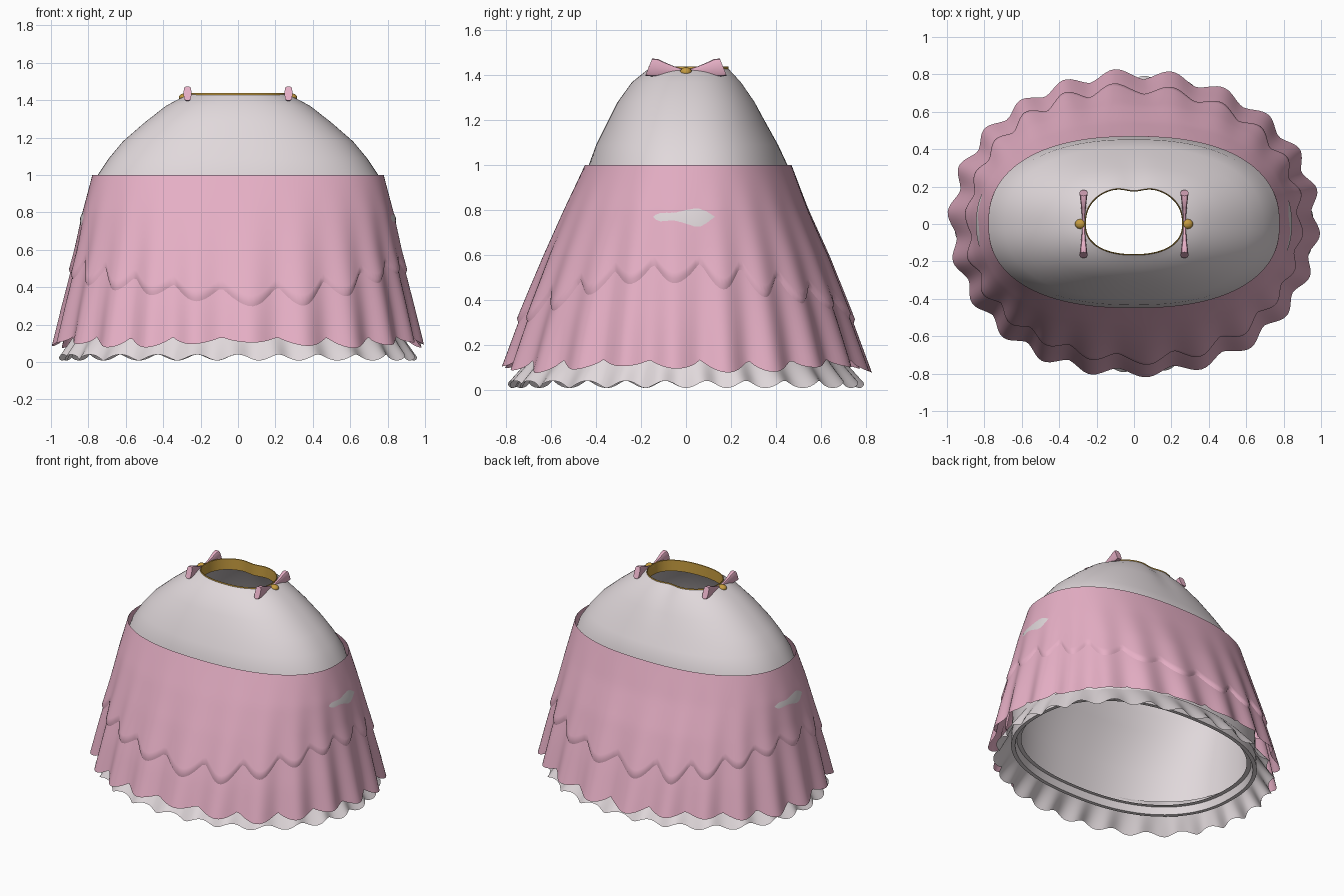
import bpy, bmesh, math
from math import sin, cos, pi

if "Cube" in bpy.data.objects:
    bpy.data.objects.remove(bpy.data.objects["Cube"])


def material(name, rgb):
    m = bpy.data.materials.new(name)
    m.diffuse_color = (*rgb, 1)
    m.use_nodes = True
    m.node_tree.nodes["Principled BSDF"].inputs["Base Color"].default_value = m.diffuse_color
    return m


WHITE = material("soft white", (0.75, 0.69, 0.71))
PINK = material("rose pink", (0.79, 0.43, 0.56))
GOLD = material("gold", (0.56, 0.33, 0.05))


def loft(name, rows, mat, caps=False, angle=40):
    """Skin a list of closed point rings."""
    bm = bmesh.new()
    rings = [[bm.verts.new(p) for p in row] for row in rows]
    n = len(rings[0])
    for a, b in zip(rings, rings[1:]):
        for i in range(n):
            j = (i + 1) % n
            bm.faces.new((a[i], b[i], b[j], a[j]))
    if caps:
        bm.faces.new(rings[0])
        bm.faces.new(rings[-1][::-1])
        bmesh.ops.recalc_face_normals(bm, faces=bm.faces)
    me = bpy.data.meshes.new(name)
    bm.to_mesh(me)
    bm.free()
    me.materials.append(mat)
    ob = bpy.data.objects.new(name, me)
    bpy.context.collection.objects.link(ob)
    smooth(ob, angle)
    return ob


def smooth(ob, angle=40):
    bpy.ops.object.select_all(action='DESELECT')
    bpy.context.view_layer.objects.active = ob
    ob.select_set(True)
    bpy.ops.object.shade_smooth_by_angle(angle=math.radians(angle))


def oval(t, rx, front, back, n=2.3, dent=0.0):
    """Point on a squarish oval, optionally dented at the back."""
    c, s = cos(t), sin(t)
    x = rx * math.copysign(abs(c) ** (2 / n), c)
    y = (back if s > 0 else front) * math.copysign(abs(s) ** (2 / n), s)
    if s > 0:
        y *= 1 - dent * math.exp(-(x / 0.07) ** 2)
    return x, y


def lookup(table, z):
    """Interpolate (z, rx, front, back) rows listed from top to bottom."""
    for a, b in zip(table, table[1:]):
        if z >= b[0]:
            break
    k = (a[0] - z) / (a[0] - b[0])
    return [p + (q - p) * k for p, q in zip(a[1:], b[1:])]


# Petticoat dome with a stepped lip underneath
DOME = [(1.43, .262, .165, .2), (1.41, .31, .19, .215), (1.37, .385, .24, .25),
        (1.28, .50, .305, .31), (1.18, .615, .355, .36), (1.09, .69, .40, .41),
        (1.0, .75, .433, .452), (.87, .80, .45, .46), (.77, .8445, .46, .48),
        (.66, .842, .50, .51), (.4, .84, .60, .60), (.1, .835, .64, .64),
        (.1, .81, .615, .615), (.15, .80, .605, .605), (.15, .77, .58, .58)]
N = 128
rows = []
for i, (z, rx, f, b) in enumerate(DOME):
    dent = 0.11 * max(0, 1 - i / 4)
    rows.append([(*oval(2 * pi * k / N, rx, f, b, dent=dent), z) for k in range(N)])
loft("petticoat_dome", rows, WHITE)

# Gold waistband lining the opening
band = [(1.36, .257, .161, .195), (1.436, .258, .162, .196), (1.438, .262, .166, .2),
        (1.428, .264, .167, .201)]
loft("waistband", [[(*oval(2 * pi * k / N, rx, f, b, dent=.11), z) for k in range(N)]
                   for z, rx, f, b in band], GOLD)

# Pleated skirt layers
SKIRT = [(1.0, .776, .447, .467), (.8, .825, .537, .54), (.6, .862, .62, .625),
         (.3, .932, .735, .735), (.05, .986, .82, .82)]
FOLDS = 22


def pleat(t):
    """0 in the valley of a fold, 1 on its crest."""
    return 0.5 + 0.5 * cos(FOLDS * (t + 0.065) + 0.4 * sin(3 * t))


def skirt_layer(name, hem, offset, depth, tuck=0.0, n=264, steps=18):
    rows = []
    last = steps + (1 if tuck else 0)
    for r in range(last + 1):
        u = min(1, r / steps)
        row = []
        for k in range(n):
            t = 2 * pi * k / n
            z = 1.0 + (hem(t) - 1.0) * u
            rx, f, b = lookup(SKIRT, z)
            d = 1 - z
            grow = offset * min(1, 0.25 + d * 1.3) + depth * d ** 1.6 * (pleat(t) - 0.5)
            if r > steps:      # turn the hem in behind the layer below
                grow -= tuck
                z -= 0.05
            row.append((*oval(t, rx + grow, f + grow, b + grow, 2.35 - 0.3 * d), z))
        rows.append(row)
    return loft(name, rows, PINK, angle=60)


def long_hem(t):
    return 0.135 - (0.045 + 0.015 * sin(5 * t)) * pleat(t) ** 0.4


def short_hem(t):
    return 0.41 + 0.17 * cos(t) ** 2 - (0.09 + 0.02 * sin(4 * t)) * pleat(t) ** 0.6


skirt_layer("long_skirt", long_hem, 0.0, 0.046)
skirt_layer("short_overskirt", short_hem, 0.012, 0.05, tuck=0.016)

# White ruffle under the hem
n = 396
rows = []
for r in range(7):
    u = r / 6
    row = []
    for k in range(n):
        t = 2 * pi * k / n
        p = 26 * t + 0.8 * sin(4 * t)
        g = 0.018 * u * sin(p)
        z = 0.2 + (0.024 - 0.016 * cos(p) - 0.2) * u
        row.append((*oval(t, .835 + .105 * u + g, .64 + .135 * u + g, .64 + .135 * u + g, 2.1), z))
    rows.append(row)
loft("hem_ruffle", rows, WHITE, angle=60)

# Side bows with gold beads: wing rows are (y, centre z, half height, half width)
WING = [(.005, 1.412, .012, .008), (.05, 1.42, .018, .009), (.10, 1.428, .029, .014),
        (.14, 1.434, .039, .019), (.166, 1.436, .038, .021)]
for sx, side in ((-1, "left"), (1, "right")):
    for sy, end in ((-1, "front"), (1, "back")):
        rows = []
        for y, zc, h, w in WING:
            row = []
            for k in range(12):
                a = 2 * pi * k / 12
                px, pz = oval(a, w, h, h, 3.5)
                row.append((sx * 0.27 + px, sy * (y - 0.4 * pz * y / 0.166), zc + pz))
            rows.append(row)
        loft(f"{side}_bow_{end}_wing", rows, PINK, caps=True)
    bpy.ops.mesh.primitive_uv_sphere_add(segments=16, ring_count=10, radius=1,
                                         location=(sx * 0.286, 0, 1.414))
    bead = bpy.context.object
    bead.name = f"{side}_bow_bead"
    bead.scale = (0.03, 0.027, 0.022)
    bead.data.materials.append(GOLD)
    smooth(bead, 60)
